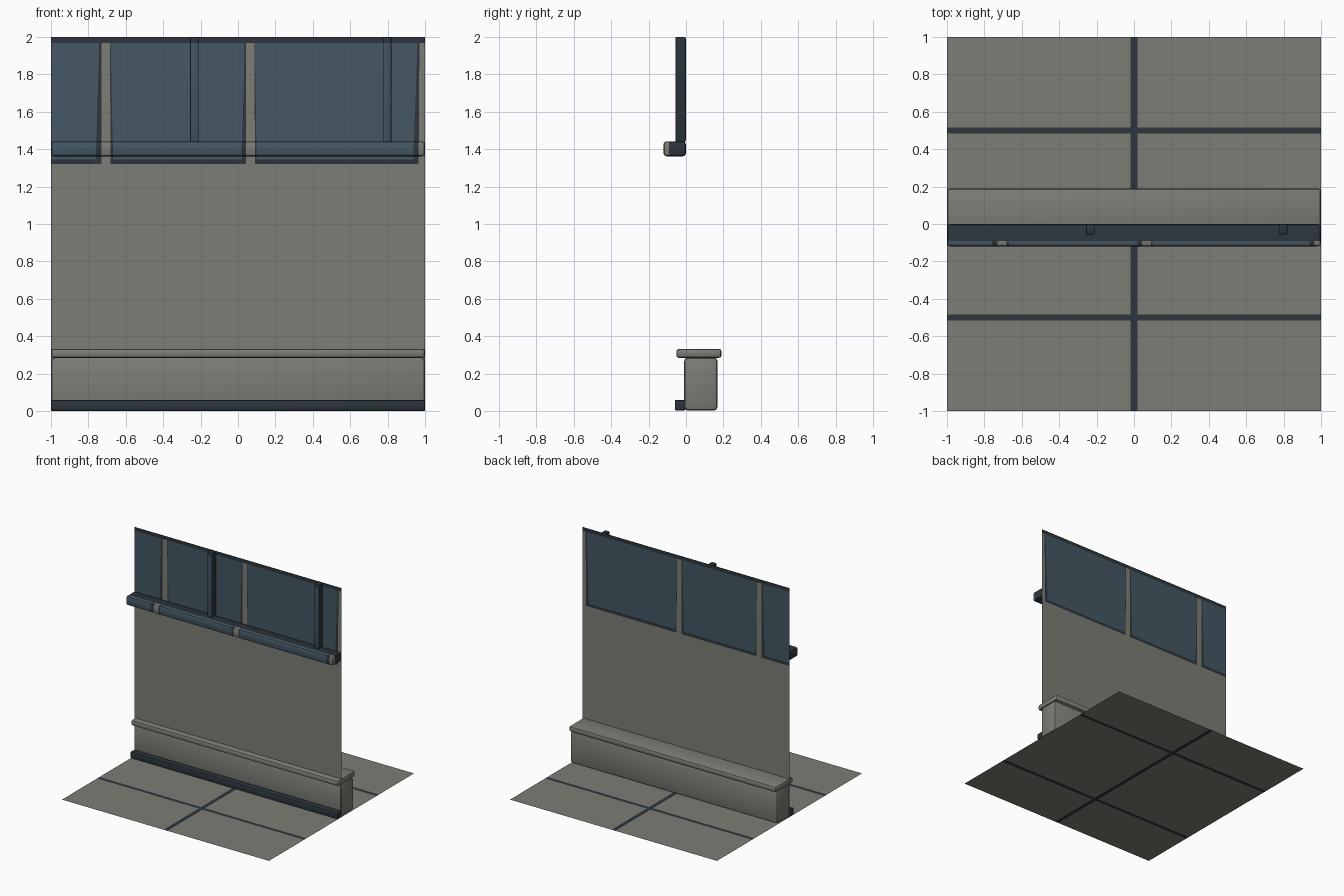
import bpy, bmesh
from mathutils import Vector

if "Cube" in bpy.data.objects:
    bpy.data.objects.remove(bpy.data.objects["Cube"])


def material(name, rgb):
    m = bpy.data.materials.new(name)
    m.diffuse_color = (*rgb, 1)
    m.use_nodes = True
    m.node_tree.nodes["Principled BSDF"].inputs["Base Color"].default_value = m.diffuse_color
    return m


MATS = [material("concrete_grey", (0.205, 0.205, 0.182)),
        material("dark_slate", (0.026, 0.036, 0.044)),
        material("window_blue", (0.058, 0.095, 0.125))]
GREY, DARK, BLUE = 0, 1, 2


def finish(bm, name, smooth=False):
    me = bpy.data.meshes.new(name)
    bm.to_mesh(me)
    bm.free()
    ob = bpy.data.objects.new(name, me)
    bpy.context.collection.objects.link(ob)
    for m in MATS:
        me.materials.append(m)
    if smooth:
        bpy.ops.object.select_all(action='DESELECT')
        ob.select_set(True)
        bpy.context.view_layer.objects.active = ob
        bpy.ops.object.shade_smooth_by_angle(angle=0.6)
    return ob


def sheet(name, cols, rows, place, colour):
    """Flat grid; place(i, j) gives a vertex, colour(i, j) a cell's material."""
    bm = bmesh.new()
    v = [[bm.verts.new(place(i, j)) for j in range(rows)] for i in range(cols)]
    for i in range(cols - 1):
        for j in range(rows - 1):
            f = bm.faces.new((v[i][j], v[i + 1][j], v[i + 1][j + 1], v[i][j + 1]))
            f.material_index = colour(i, j)
    return finish(bm, name)


def block(name, lo, hi, bevel, mat, cuts=(), rule=None):
    """Rounded box, optionally cut by planes (point, normal) and coloured by rule."""
    bm = bmesh.new()
    bmesh.ops.create_cube(bm, size=1)
    for v in bm.verts:
        v.co = Vector([l + (c + 0.5) * (h - l) for l, h, c in zip(lo, hi, v.co)])
    bmesh.ops.bevel(bm, geom=bm.edges[:], offset=bevel, segments=2,
                    profile=0.5, affect='EDGES')
    for co, no in cuts:
        bmesh.ops.bisect_plane(bm, geom=bm.verts[:] + bm.edges[:] + bm.faces[:],
                               plane_co=co, plane_no=no)
    bm.normal_update()
    for f in bm.faces:
        f.material_index = rule(f.calc_center_median()) if rule else mat
    return finish(bm, name, True)


# Tiled floor with dark joints
fx = [-1, -0.018, 0.018, 1]
fy = [-1, -0.516, -0.484, 0.484, 0.516, 1]
sheet("floor", len(fx), len(fy), lambda i, j: (fx[i], fy[j], 0),
      lambda i, j: DARK if i == 1 or j in (1, 3) else GREY)

# Wall with window band: column edges as (x at bottom, x at top)
wx = [(-1, -1), (-0.76, -0.742), (-0.73, -0.73), (-0.682, -0.684), (-0.668, -0.681),
      (0.02, 0.036), (0.042, 0.042), (0.091, 0.087), (0.10, 0.09),
      (0.937, 0.96), (0.966, 0.97), (1, 1)]
wz = [0, 1.32, 1.345, 1.967, 2]
band = [BLUE, DARK, GREY, DARK, BLUE, DARK, GREY, DARK, BLUE, DARK, GREY]


def wall_vertex(i, j):
    t = min(1, max(0, (wz[j] - 1.32) / 0.65))
    return (wx[i][0] + t * (wx[i][1] - wx[i][0]), 0, wz[j])


def wall_colour(i, j):
    if j == 0:
        return GREY
    if j == 3:
        return DARK
    return DARK if j == 1 and band[i] == BLUE else band[i]


sheet("window_wall", len(wx), len(wz), wall_vertex, wall_colour)

# Rail under the windows, its front matching the window band
edges = [b for b, t in wx]


def rail_colour(c):
    if c.y > -0.092 or c.z < 1.365:
        return DARK
    return next((band[i] for i in range(len(band)) if c.x < edges[i + 1]), GREY)


rail_cuts = [((x, 0, 0), (1, 0, 0)) for x in edges[1:-1]] + [((0, -0.092, 0), (0, 1, 0))]
block("window_rail", (-1, -0.12, 1.362), (1, -0.001, 1.442), 0.015, DARK,
      rail_cuts, rail_colour)

# Upright window bars: blue front, dark sides and top
for k, x in enumerate((-0.257, 0.774)):
    block(f"window_bar_{k + 1}", (x, -0.057, 1.438), (x + 0.047, -0.001, 2), 0.008, DARK,
          [((0, 0, 1.967), (0, 0, 1))],
          lambda c: BLUE if c.y < -0.052 and c.z < 1.967 else DARK)

# Low plinth with cap, and skirting at its foot
block("plinth", (-1, -0.01, 0.003), (1, 0.168, 0.285), 0.018, GREY)
block("plinth_cap", (-1, -0.052, 0.284), (1, 0.19, 0.333), 0.015, GREY)
block("skirting", (-1, -0.06, 0.003), (1, -0.004, 0.06), 0.008, DARK)
